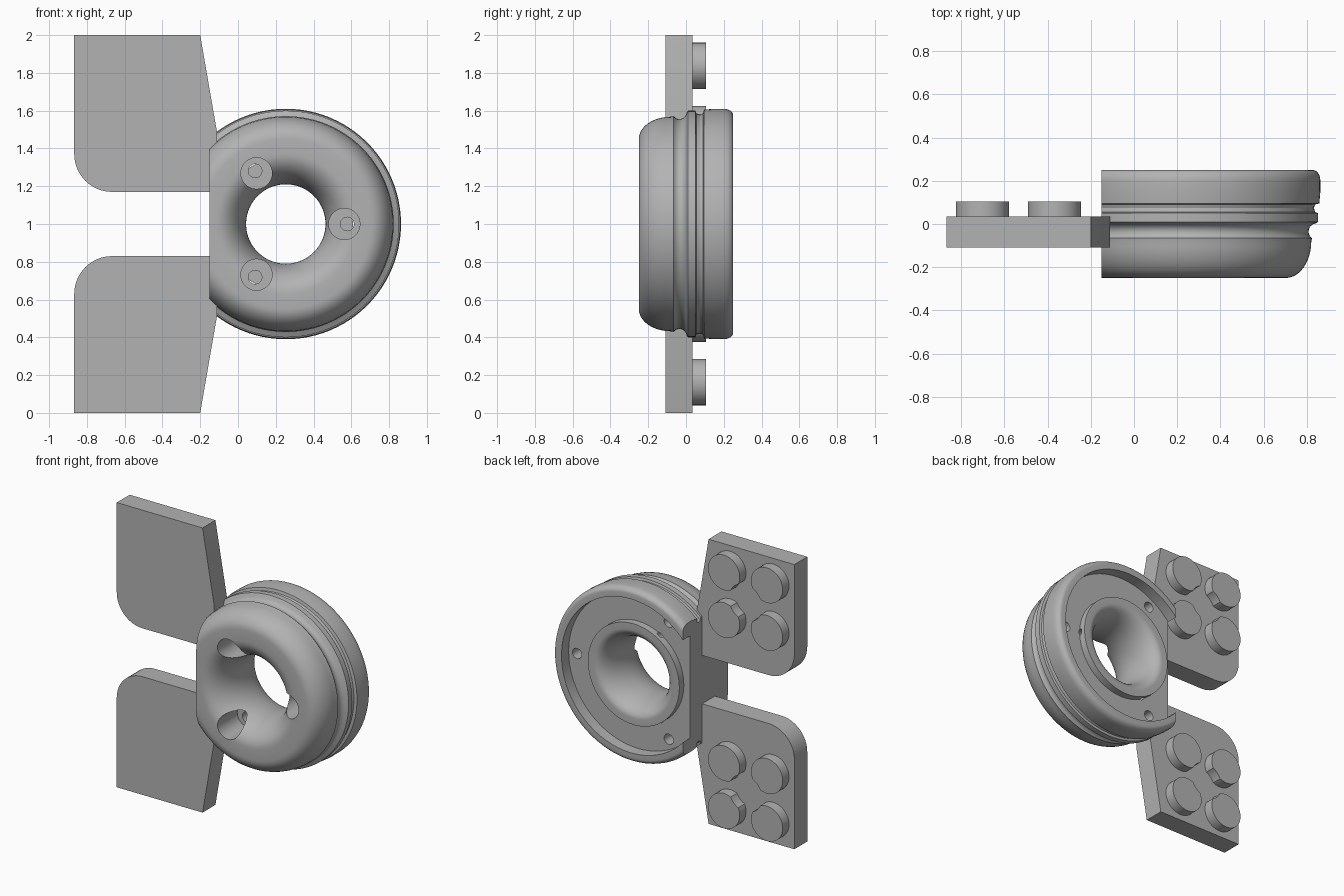
import bpy, bmesh, math
from mathutils import Matrix, Vector

cube = bpy.data.objects.get("Cube")
if cube:
    bpy.data.objects.remove(cube, do_unlink=True)

grey = bpy.data.materials.new("plain_grey")
grey.use_nodes = True
GREY = (0.45, 0.45, 0.45, 1)
grey.diffuse_color = GREY
grey.node_tree.nodes["Principled BSDF"].inputs["Base Color"].default_value = GREY

RING_X, RING_Z = 0.253, 1.0
CUT_X = -0.15


def finish(name, bm):
    bmesh.ops.recalc_face_normals(bm, faces=bm.faces)
    mesh = bpy.data.meshes.new(name)
    bm.to_mesh(mesh)
    bm.free()
    obj = bpy.data.objects.new(name, mesh)
    bpy.context.collection.objects.link(obj)
    mesh.materials.append(grey)
    return obj


def select(obj):
    bpy.ops.object.select_all(action='DESELECT')
    obj.select_set(True)
    bpy.context.view_layer.objects.active = obj


def smooth(obj):
    select(obj)
    bpy.ops.object.shade_smooth_by_angle(angle=math.radians(32))


def cylinder(name, x, z, radius, y0, y1, segments=40):
    bm = bmesh.new()
    place = Matrix.Translation((x, (y0 + y1) / 2, z)) @ Matrix.Rotation(math.pi / 2, 4, 'X')
    bmesh.ops.create_cone(bm, cap_ends=True, segments=segments, radius1=radius,
                          radius2=radius, depth=y1 - y0, matrix=place)
    return finish(name, bm)


def carve(obj, cutter):
    cutter.hide_render = True
    mod = obj.modifiers.new("cut", 'BOOLEAN')
    mod.operation, mod.solver, mod.object = 'DIFFERENCE', 'EXACT', cutter
    select(obj)
    bpy.ops.object.modifier_apply(modifier=mod.name)
    bpy.data.objects.remove(cutter, do_unlink=True)


def arc(r, y, a, b, start, end, steps):
    """Elliptical arc as (radius, y) pairs, angles in degrees."""
    angles = [math.radians(start + (end - start) * i / steps) for i in range(steps + 1)]
    return [(r + a * math.cos(t), y + b * math.sin(t)) for t in angles]


# Ring: turned profile with rounded front, grooved rim and recessed back
profile = arc(0.37, 0, 0.16, 0.25, 180, 270, 14)            # throat to front
profile += arc(0.45, -0.08, 0.118, 0.17, 270, 360, 10)      # front shoulder
profile += arc(0.6, -0.035, 0.045, 0.04, 230, 100, 6)       # wide groove
profile += [(0.6, 0.01), (0.6, 0.05), (0.585, 0.055)]
profile += [(0.58, 0.075), (0.585, 0.09), (0.605, 0.095)]   # narrow groove
profile += [(0.61, 0.15)] + arc(0.575, 0.2, 0.035, 0.05, 0, 90, 6)
profile += [(0.54, 0.25), (0.54, 0.17), (0.355, 0.17), (0.355, 0.22)]
profile += arc(0.31, 0, 0.1, 0.22, 90, 174, 12)             # back bowl

bm = bmesh.new()
SEG = 96
loops = []
for k in range(SEG):
    t = 2 * math.pi * k / SEG
    loops.append([bm.verts.new((RING_X + r * math.cos(t), y, RING_Z + r * math.sin(t)))
                  for r, y in profile])
for k in range(SEG):
    a, b = loops[k], loops[(k + 1) % SEG]
    for i in range(len(profile)):
        j = (i + 1) % len(profile)
        bm.faces.new((a[i], a[j], b[j], b[i]))
ring = finish("ring", bm)

# Flat side of the ring
bm = bmesh.new()
bmesh.ops.create_cube(bm, size=1, matrix=Matrix.Translation((CUT_X - 0.5, 0, 1))
                      @ Matrix.Diagonal((1, 1, 2, 1)))
carve(ring, finish("side_cutter", bm))

# Three countersunk screw holes and three peg holes
for angle in (0, 120, 240):
    c, s = math.cos(math.radians(angle)), math.sin(math.radians(angle))
    for r, radius, y0, y1 in ((0.31, 0.083, -0.4, -0.03),
                              (0.325, 0.036, -0.2, 0.19),
                              (0.475, 0.036, 0.07, 0.3)):
        carve(ring, cylinder("hole_cutter", RING_X + r * c, RING_Z + r * s, radius, y0, y1, 24))
smooth(ring)

# Two mirrored plates, each with four studs trimmed round a shared centre
STUD_X, STUD_Z, STUD_STEP = -0.535, 0.67, 0.167
for side, word in ((1, "upper"), (-1, "lower")):
    outline = [(-0.2, 1.0), (-0.867, 1.0)]
    outline += arc(-0.667, 0.37, 0.2, 0.2, 180, 270, 12)
    outline += [(-0.11, 0.17), (-0.11, 0.48)]
    bm = bmesh.new()
    face = bm.faces.new([bm.verts.new((x, -0.108, 1 + side * z)) for x, z in outline])
    out = bmesh.ops.extrude_face_region(bm, geom=[face])
    moved = [v for v in out["geom"] if isinstance(v, bmesh.types.BMVert)]
    bmesh.ops.translate(bm, verts=moved, vec=Vector((0, 0.143, 0)))
    smooth(finish(word + "_plate", bm))

    for i in (-1, 1):
        for j in (-1, 1):
            stud = cylinder(f"{word}_stud", STUD_X + i * STUD_STEP,
                            1 + side * (STUD_Z + j * STUD_STEP), 0.123, 0.03, 0.105)
            carve(stud, cylinder("stud_cutter", STUD_X, 1 + side * STUD_Z, 0.128, 0, 0.2))
            smooth(stud)
